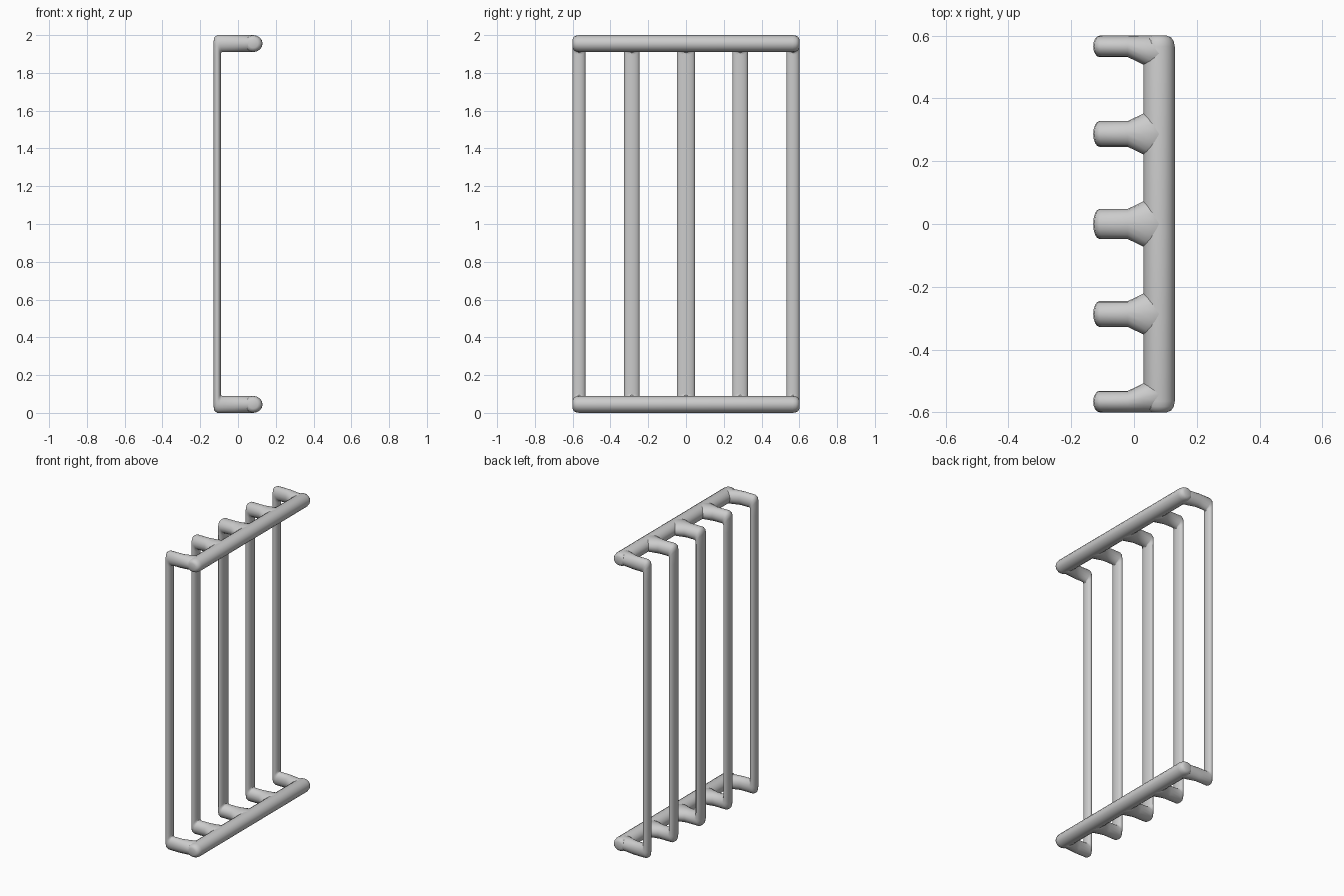
import bpy, bmesh, math
from mathutils import Vector

if "Cube" in bpy.data.objects:
    bpy.data.objects.remove(bpy.data.objects["Cube"])

SIDES = 16


def loft(name, rings):
    """Skin ellipses given as (centre, half axis u, half axis v)."""
    bm = bmesh.new()
    loops = []
    for c, u, v in rings:
        loops.append([bm.verts.new(Vector(c)
                      + Vector(u) * math.cos(2 * math.pi * i / SIDES)
                      + Vector(v) * math.sin(2 * math.pi * i / SIDES))
                      for i in range(SIDES)])
    for a, b in zip(loops, loops[1:]):
        for i in range(SIDES):
            j = (i + 1) % SIDES
            bm.faces.new((a[i], a[j], b[j], b[i]))
    bm.faces.new(loops[0])
    bm.faces.new(loops[-1])
    bmesh.ops.recalc_face_normals(bm, faces=bm.faces)
    mesh = bpy.data.meshes.new(name)
    bm.to_mesh(mesh)
    bm.free()
    ob = bpy.data.objects.new(name, mesh)
    bpy.context.collection.objects.link(ob)
    for o in bpy.context.selected_objects:
        o.select_set(False)
    ob.select_set(True)
    bpy.context.view_layer.objects.active = ob
    bpy.ops.object.shade_smooth_by_angle(angle=math.radians(50))
    return ob


# Horizontal rails with rounded ends
for name, z in (("bottom_rail", 0.045), ("top_rail", 1.955)):
    ends = [(-0.6, 0.5), (-0.594, 0.78), (-0.582, 0.93), (-0.565, 1.0)]
    ends += [(-y, s) for y, s in reversed(ends)]
    loft(name, [((0.08, y, z), (0.05 * s, 0, 0), (0, 0, 0.045 * s))
                for y, s in ends])

# Lower half of a bracket-shaped bar: inner x, z, outer x, z, flare, width scale
HALF = [
    (0.105, 0.075, 0.105, 0.015, 0.0, 0.85),
    (0.08, 0.09, 0.08, 0.0, 0.045, 1),
    (0.03, 0.09, 0.03, 0.0, 0.024, 1),
    (-0.02, 0.09, -0.02, 0.0, 0.0, 1),
    (-0.085, 0.09, -0.11, 0.0, 0.0, 1),
    (-0.09, 0.094, -0.126, 0.012, 0.0, 1),
    (-0.09, 0.105, -0.13, 0.04, 0.0, 1),
    (-0.09, 0.13, -0.13, 0.13, 0.0, 1),
]


def bar(name, y, w, flare_lo=1, flare_hi=1):
    rings = []
    for xi, zi, xo, zo, f, s in HALF:
        lo, hi = y - w * s - f * flare_lo, y + w * s + f * flare_hi
        rings.append((((xi + xo) / 2, (lo + hi) / 2, (zi + zo) / 2),
                      ((xi - xo) / 2, 0, (zi - zo) / 2),
                      (0, (hi - lo) / 2, 0)))
    # Upper half mirrors the lower one
    upper = [((c[0], c[1], 2 - c[2]), (u[0], 0, -u[2]), v)
             for c, u, v in reversed(rings)]
    loft(name, rings + upper)


# Five upright bars, thicker towards the middle
bar("outer_bar_left", -0.566, 0.034, 0, 1)
bar("inner_bar_left", -0.287, 0.041)
bar("centre_bar", 0.0, 0.048)
bar("inner_bar_right", 0.287, 0.041)
bar("outer_bar_right", 0.566, 0.034, 1, 0)
